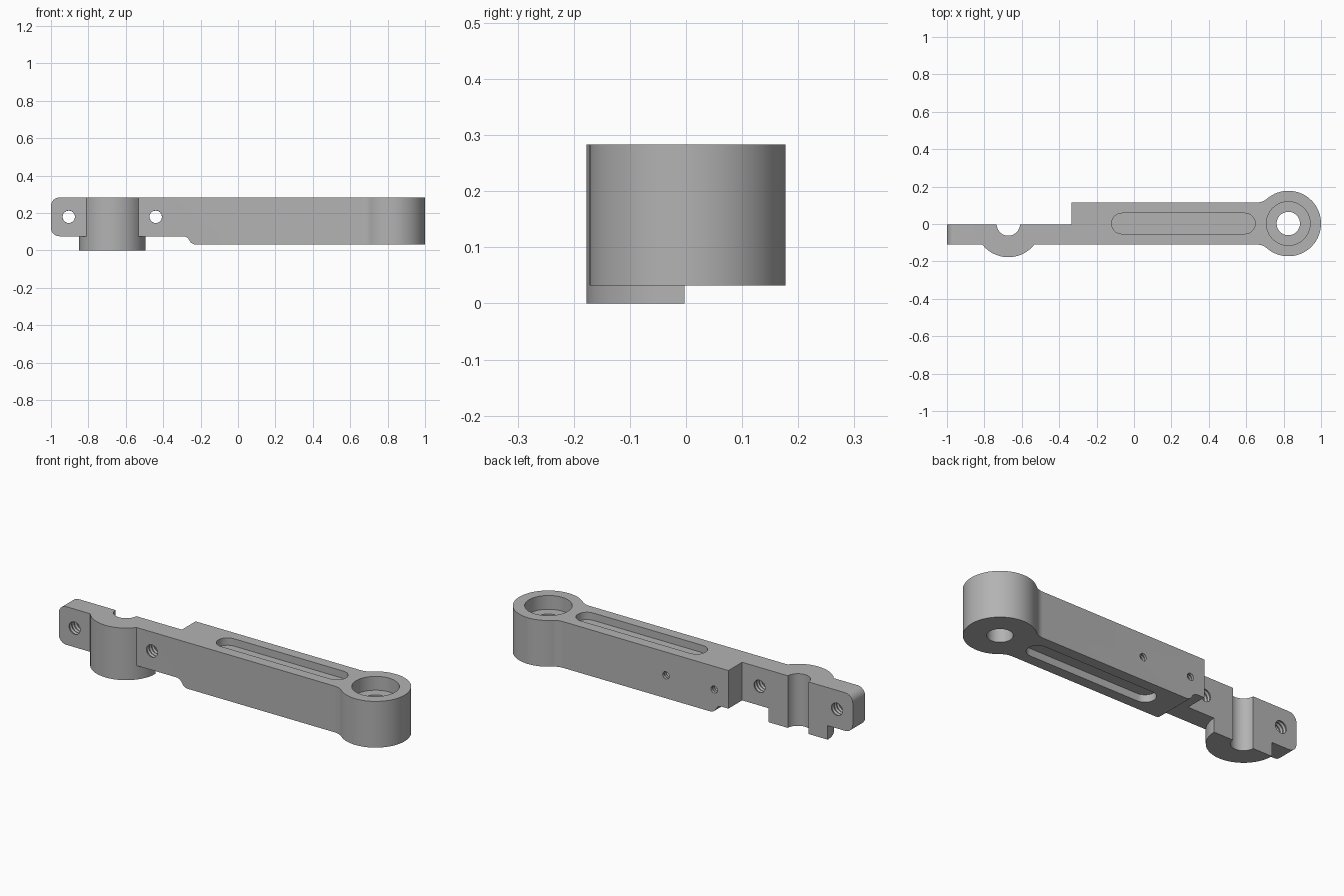
import bpy
import bmesh
from math import sin, cos, pi, sqrt, atan2, radians
from mathutils import Vector

cube = bpy.data.objects.get("Cube")
if cube:
    bpy.data.objects.remove(cube)

steel = bpy.data.materials.new("satin grey")
steel.use_nodes = True
grey = (0.45, 0.45, 0.45, 1)
steel.diffuse_color = grey
steel.node_tree.nodes["Principled BSDF"].inputs["Base Color"].default_value = grey

TOP, BOTTOM = 0.283, 0.032
MID_Y, HALF_W = 0.0025, 0.1125
RING_X, RING_R = 0.825, 0.175
BOSS_X, BOSS_R = -0.672, 0.1775


def arc(cx, cy, r, start, end, n):
    """Points on an arc, angles in radians."""
    return [(cx + r * cos(start + (end - start) * i / n),
             cy + r * sin(start + (end - start) * i / n)) for i in range(n + 1)]


def finish(bm, name):
    bmesh.ops.recalc_face_normals(bm, faces=bm.faces)
    mesh = bpy.data.meshes.new(name)
    bm.to_mesh(mesh)
    bm.free()
    obj = bpy.data.objects.new(name, mesh)
    obj.data.materials.append(steel)
    bpy.context.collection.objects.link(obj)
    return obj


def prism(name, points, low, high, axis="z"):
    """Extrude a closed outline along z (xy outline) or y (xz outline)."""
    bm = bmesh.new()
    place = (lambda a, b: (a, b, low)) if axis == "z" else (lambda a, b: (a, low, b))
    face = bm.faces.new([bm.verts.new(place(*p)) for p in points])
    grown = bmesh.ops.extrude_face_region(bm, geom=[face])["geom"]
    move = Vector((0, 0, high - low)) if axis == "z" else Vector((0, high - low, 0))
    bmesh.ops.translate(bm, vec=move, verts=[v for v in grown if isinstance(v, bmesh.types.BMVert)])
    return finish(bm, name)


def cylinder(name, x, y, r, low, high, n=48):
    return prism(name, arc(x, y, r, 0, 2 * pi, n)[:-1], low, high)


def thread(name, x, z, r, low, high, steps, n=24):
    """Ridged plug along y that leaves thread-like grooves."""
    bm = bmesh.new()
    rings = []
    for i in range(steps + 1):
        rad = r * (1.14 if i % 2 else 1.0)
        y = low + (high - low) * i / steps
        rings.append([bm.verts.new((px, y, pz)) for px, pz in arc(x, z, rad, 0, 2 * pi, n)[:-1]])
    for a, b in zip(rings, rings[1:]):
        for i in range(n):
            j = (i + 1) % n
            bm.faces.new((a[i], a[j], b[j], b[i]))
    bm.faces.new(rings[0])
    bm.faces.new(rings[-1])
    return finish(bm, name)


def combine(target, tool, operation):
    tool.hide_render = True
    mod = target.modifiers.new(tool.name, "BOOLEAN")
    mod.operation, mod.object, mod.solver = operation, tool, "EXACT"
    bpy.context.view_layer.objects.active = target
    bpy.ops.object.modifier_apply(modifier=mod.name)
    bpy.data.objects.remove(tool)


# Side profile: rounded tip, thin clamp plate, sloped step to the full arm
plate_z, tip_r = 0.076, 0.045
profile = arc(-1 + tip_r, TOP - tip_r, tip_r, pi / 2, pi, 8)
profile += arc(-1 + tip_r, plate_z + tip_r, tip_r, pi, 1.5 * pi, 8)
step_r = 0.04
profile += arc(-0.295, plate_z - step_r, step_r, pi / 2, pi / 4, 4)
profile += arc(-0.225, BOTTOM + step_r, step_r, 1.25 * pi, 1.5 * pi, 4)
profile += [(1.1, BOTTOM), (1.1, TOP)]
arm = prism("link_arm", profile, -0.3, 0.3, "y")

# Plan outline: straight arm blended into the round eye
fillet = 0.08
dy = HALF_W + fillet
dx = sqrt((RING_R + fillet) ** 2 - dy ** 2)
turn = atan2(dy, -dx)
upper = arc(RING_X - dx, dy, fillet, -pi / 2, turn - pi, 8)
eye = arc(RING_X, 0, RING_R, turn, -turn, 48)
lower = [(x, -y) for x, y in reversed(upper)]
outline = [(-1, -HALF_W), (-1, HALF_W)] + upper + eye[1:-1] + lower
plan = prism("plan_outline", [(x, y + MID_Y) for x, y in outline], -0.1, 0.4)
combine(arm, plan, "INTERSECT")

# Clamp boss, then the relief that leaves only its front half
combine(arm, cylinder("clamp_boss", BOSS_X, 0, BOSS_R, 0, TOP), "UNION")
relief = [(-1.2, -0.003), (-0.335, -0.003), (-0.335, 0.4), (-1.2, 0.4)]
combine(arm, prism("relief_cutter", relief, -0.1, 0.4), "DIFFERENCE")
combine(arm, cylinder("clamp_bore", BOSS_X, 0, 0.0625, -0.1, 0.4), "DIFFERENCE")

# Eye: through hole and wide counterbore
combine(arm, cylinder("eye_hole", RING_X, MID_Y, 0.0625, -0.1, 0.4), "DIFFERENCE")
combine(arm, cylinder("eye_counterbore", RING_X, MID_Y, 0.117, TOP - 0.075, 0.4), "DIFFERENCE")

# Lightening slots in the top and bottom faces
slot_r, slot_depth = 0.055, 0.04
slot = arc(-0.12 + slot_r, MID_Y, slot_r, pi / 2, 1.5 * pi, 16)
slot += arc(0.648 - slot_r, MID_Y, slot_r, -pi / 2, pi / 2, 16)
combine(arm, prism("top_slot", slot, TOP - slot_depth, 0.4), "DIFFERENCE")
combine(arm, prism("bottom_slot", slot, -0.1, BOTTOM + slot_depth), "DIFFERENCE")

# Threaded clamp holes through the plate, small blind ones in the back
for x in (-0.905, -0.44):
    combine(arm, thread("clamp_screw_hole", x, 0.18, 0.033, -0.13, 0.017, 14), "DIFFERENCE")
for x in (-0.25, 0.04):
    combine(arm, thread("set_screw_hole", x, 0.157, 0.018, 0.0, 0.135, 18, 16), "DIFFERENCE")

# Smooth rounds with crisp edges
bpy.ops.object.select_all(action="DESELECT")
arm.select_set(True)
bpy.context.view_layer.objects.active = arm
bpy.ops.object.shade_smooth_by_angle(angle=radians(30))
